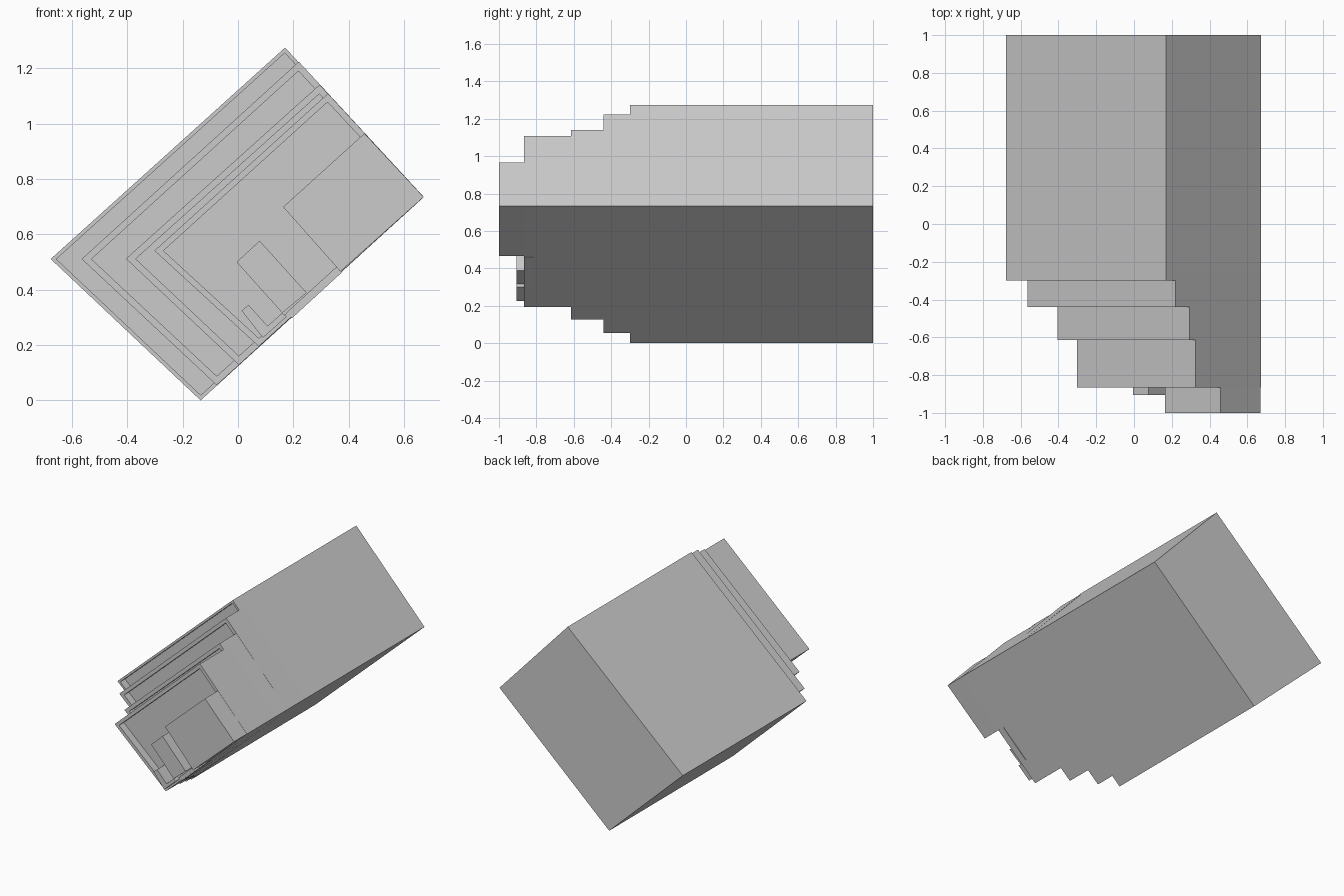
import bpy, bmesh

if "Cube" in bpy.data.objects:
    bpy.data.objects.remove(bpy.data.objects["Cube"])

RECESS = 0.05  # depth of each roof behind its parapet


def prism(name, outline, front, back, rim=0.0):
    """Extrude an (x, z) outline along y; optionally sink the front face behind a rim."""
    bm = bmesh.new()
    face = bm.faces.new([bm.verts.new((x, back, z)) for x, z in outline])
    ext = bmesh.ops.extrude_face_region(bm, geom=[face], use_keep_orig=True)
    moved = [g for g in ext["geom"] if isinstance(g, bmesh.types.BMVert)]
    bmesh.ops.translate(bm, vec=(0, front - back, 0), verts=moved)
    bmesh.ops.recalc_face_normals(bm, faces=bm.faces)
    if rim:
        bm.faces.ensure_lookup_table()
        cap = min(bm.faces, key=lambda f: f.calc_center_median().y)
        bmesh.ops.inset_region(bm, faces=[cap], thickness=rim, use_even_offset=True)
        inner = bmesh.ops.extrude_face_region(bm, geom=[cap])
        verts = [g for g in inner["geom"] if isinstance(g, bmesh.types.BMVert)]
        bmesh.ops.translate(bm, vec=(0, RECESS, 0), verts=verts)
        if cap.is_valid:
            bmesh.ops.delete(bm, geom=[cap], context='FACES_ONLY')
    mesh = bpy.data.meshes.new(name)
    bm.to_mesh(mesh)
    bm.free()
    obj = bpy.data.objects.new(name, mesh)
    bpy.context.collection.objects.link(obj)
    return obj


# Stepped tiers: all share one corner and shrink towards the front
corner = (0.672, 0.735)
tiers = [
    ((-0.135, 0.0), (0.17, 1.275), (-0.677, 0.511), -0.30, 0.014),
    ((-0.077, 0.055), (0.22, 1.224), (-0.565, 0.511), -0.44, 0.024),
    ((0.003, 0.128), (0.295, 1.141), (-0.405, 0.512), -0.615, 0.024),
    ((0.075, 0.195), (0.325, 1.109), (-0.302, 0.541), -0.865, 0.022),
]
back = 1.0
for i, (low, top, left, front, rim) in enumerate(tiers):
    prism(f"tier_{i + 1}", [low, corner, top, left], front, back, rim)
    back = front + RECESS

# Tall block on the last roof
prism("tower", [(0.37, 0.466), (0.671, 0.735), (0.457, 0.965), (0.163, 0.699)], -1.0, back)

# Small rooftop boxes
prism("roof_box", [(-0.005, 0.5), (0.16, 0.316), (0.248, 0.389), (0.078, 0.577)], -0.905, back)
prism("roof_duct", [(0.013, 0.324), (0.09, 0.226), (0.175, 0.302), (0.16, 0.316),
                    (0.107, 0.269), (0.038, 0.345)], -0.905, back)
prism("roof_ledge", [(0.175, 0.317), (0.195, 0.297), (0.375, 0.462), (0.355, 0.482)], -0.86, back)
